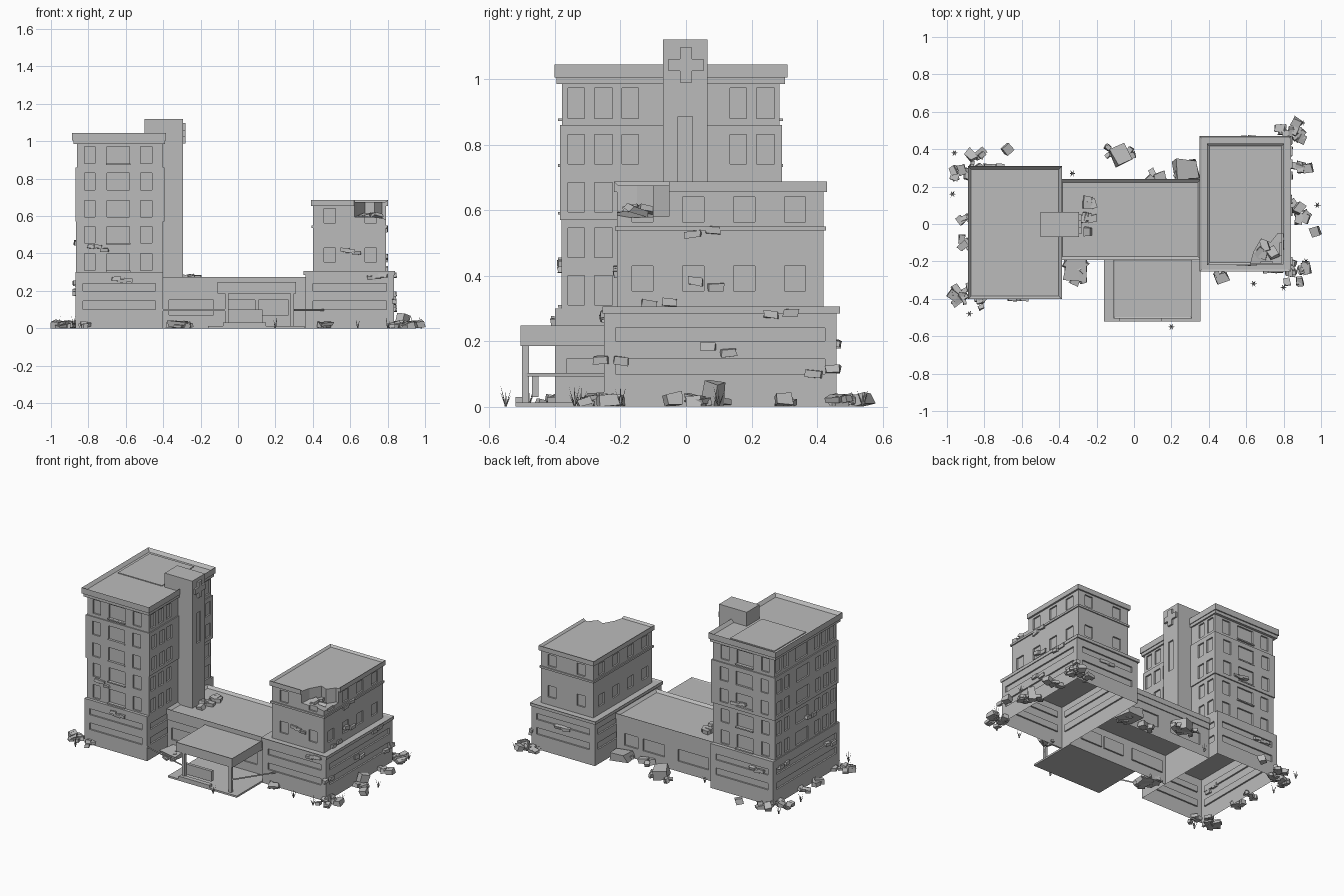
import bpy, bmesh, math, random
from mathutils import Matrix, Vector, Euler

random.seed(4)
default_cube = bpy.data.objects.get("Cube")
if default_cube:
    bpy.data.objects.remove(default_cube, do_unlink=True)

concrete = bpy.data.materials.new("concrete grey")
concrete.use_nodes = True
grey = (0.5, 0.5, 0.5, 1.0)
concrete.diffuse_color = grey
concrete.node_tree.nodes["Principled BSDF"].inputs["Base Color"].default_value = grey


def finish(bm, name):
    """Turn a bmesh into a named, flat shaded object."""
    mesh = bpy.data.meshes.new(name)
    bm.to_mesh(mesh)
    bm.free()
    mesh.materials.append(concrete)
    obj = bpy.data.objects.new(name, mesh)
    bpy.context.collection.objects.link(obj)
    return obj


def add_box(bm, x, y, z):
    """Add a box from (low, high) ranges and return its vertices."""
    spans = (x, y, z)
    verts = bmesh.ops.create_cube(bm, size=1)["verts"]
    for v in verts:
        v.co = Vector([low + (high - low) * (c + 0.5) for c, (low, high) in zip(v.co, spans)])
    return verts


def box(name, x, y, z):
    bm = bmesh.new()
    add_box(bm, x, y, z)
    return finish(bm, name)


def parapet(name, x, y, z, rim, sink):
    """Box whose top is inset and sunk to leave a rim."""
    bm = bmesh.new()
    add_box(bm, x, y, z)
    top = max(bm.faces, key=lambda f: f.calc_center_median().z)
    bmesh.ops.inset_region(bm, faces=[top], thickness=rim)
    bmesh.ops.translate(bm, verts=top.verts, vec=(0, 0, -sink))
    return finish(bm, name)


def storey(name, x, y, z, rows, columns, depth=0.01, closed=True):
    """Walls with recessed openings wherever a row meets a column."""
    bm = bmesh.new()
    sides = dict(
        front=(Vector((0, y[0], 0)), Vector((1, 0, 0)), x),
        back=(Vector((0, y[1], 0)), Vector((1, 0, 0)), x),
        left=(Vector((x[1], 0, 0)), Vector((0, 1, 0)), y),
        right=(Vector((x[0], 0, 0)), Vector((0, 1, 0)), y))
    inward = dict(front=(0, 1, 0), back=(0, -1, 0), left=(-1, 0, 0), right=(1, 0, 0))
    heights = sorted(set(z) | {h for row in rows for h in row})
    for side, (origin, along, span) in sides.items():
        openings = columns.get(side, [])
        marks = sorted(set(span) | {m for pair in openings for m in pair})
        sunk = Vector(inward[side]) * depth
        for u in zip(marks, marks[1:]):
            for v in zip(heights, heights[1:]):
                corners = [origin + along * a + Vector((0, 0, b))
                           for a, b in ((u[0], v[0]), (u[1], v[0]), (u[1], v[1]), (u[0], v[1]))]
                outer = [bm.verts.new(c) for c in corners]
                if u in openings and v in rows:
                    inner = [bm.verts.new(c + sunk) for c in corners]
                    bm.faces.new(inner)
                    for i in range(4):
                        j = (i + 1) % 4
                        bm.faces.new((outer[i], outer[j], inner[j], inner[i]))
                else:
                    bm.faces.new(outer)
    bmesh.ops.remove_doubles(bm, verts=bm.verts, dist=0.0001)
    for level in z if closed else z[1:]:
        rim = [e for e in bm.edges if e.is_boundary and all(abs(v.co.z - level) < 0.0001 for v in e.verts)]
        bmesh.ops.edgeloop_fill(bm, edges=rim)
    bmesh.ops.recalc_face_normals(bm, faces=bm.faces)
    return finish(bm, name)


# Podiums: open underneath, with long recessed bands
bands = [(0.1, 0.145), (0.2, 0.24)]
for name, x, y in (("tower_podium", (-0.87, -0.4), (-0.4, 0.31)),
                   ("ward_podium", (0.36, 0.835), (-0.25, 0.46))):
    across = [(x[0] + 0.04, x[1] - 0.04)]
    along = [(y[0] + 0.035, y[1] - 0.035)]
    storey(name, x, y, (0, 0.3), bands, dict(front=across, back=across, left=along, right=along), closed=False)
parapet("ward_podium_roof", (0.35, 0.84), (-0.255, 0.47), (0.285, 0.305), 0.015, 0.005)

# Tower: stacked storeys with slightly different outlines
front_windows = [(-0.82, -0.765), (-0.7, -0.58), (-0.52, -0.46)]
side_windows = [(-0.36, -0.31), (-0.28, -0.225), (-0.195, -0.145), (0.135, 0.185), (0.215, 0.27)]
tower_columns = dict(front=front_windows, back=front_windows, left=side_windows,
                     right=side_windows + [(-0.07, 0.06)])
storey("tower_lower", (-0.865, -0.4), (-0.38, 0.285), (0.3, 0.57),
       [(0.31, 0.4), (0.455, 0.545)], tower_columns)
storey("tower_middle", (-0.87, -0.393), (-0.385, 0.293), (0.57, 0.86),
       [(0.594, 0.684), (0.74, 0.83)], tower_columns)
storey("tower_upper", (-0.862, -0.4), (-0.378, 0.285), (0.86, 1.0), [(0.88, 0.973)], tower_columns)
box("tower_cornice", (-0.88, -0.39), (-0.395, 0.302), (0.985, 1.01))
parapet("tower_parapet", (-0.888, -0.385), (-0.402, 0.31), (1.005, 1.045), 0.025, 0.02)
box("tower_roof_panel", (-0.85, -0.52), (-0.07, 0.27), (1.02, 1.03))

# Window sills on the wide openings
bm = bmesh.new()
for level in (0.31, 0.455, 0.594, 0.74, 0.88):
    for wall in (-0.385, 0.29):
        add_box(bm, (-0.705, -0.575), (wall - 0.006, wall + 0.006), (level - 0.008, level))
finish(bm, "window_sills")

# Stair shaft with a slot window and a raised cross
storey("stair_shaft", (-0.5, -0.293), (-0.07, 0.065), (0.26, 1.12), [(0.68, 0.885)],
       dict(left=[(-0.025, 0.02)]))
bm = bmesh.new()
reach, arm = 0.054, 0.018
plan = [(-arm, reach), (-arm, arm), (-reach, arm), (-reach, -arm), (-arm, -arm), (-arm, -reach)]
plan += [(-a, -b) for a, b in plan]
face = bm.faces.new([bm.verts.new((-0.295, a, 1.043 + b)) for a, b in plan])
raised = bmesh.ops.extrude_face_region(bm, geom=[face])["geom"]
bmesh.ops.translate(bm, verts=[g for g in raised if isinstance(g, bmesh.types.BMVert)], vec=(0.014, 0, 0))
bmesh.ops.recalc_face_normals(bm, faces=bm.faces)
finish(bm, "shaft_cross")

# Connecting hall
storey("hall", (-0.4, 0.36), (-0.18, 0.23), (0, 0.25), [(0.07, 0.15)],
       dict(front=[(-0.37, -0.13), (-0.06, 0.09), (0.11, 0.27)], back=[(-0.33, -0.1), (0, 0.16), (0.2, 0.3)]),
       closed=False)
box("hall_fascia", (-0.4, 0.36), (-0.187, 0.236), (0.2, 0.245))
parapet("hall_parapet", (-0.4, 0.36), (-0.192, 0.24), (0.24, 0.275), 0.025, 0.015)

# Entrance canopy, posts and paving
box("entrance_paving", (-0.16, 0.355), (-0.52, -0.18), (0, 0.012))
parapet("entrance_canopy", (-0.11, 0.31), (-0.505, -0.18), (0.185, 0.247), 0.012, 0.004)
for side, x in (("right", -0.07), ("left", 0.28)):
    box("canopy_post_" + side, (x, x + 0.02), (-0.5, -0.48), (0, 0.19))
box("entrance_barrier", (-0.07, 0.13), (-0.47, -0.45), (0.03, 0.1))
box("fallen_canopy_edge", (-0.08, 0.15), (-0.52, -0.49), (0.01, 0.03))

# Ward block with its broken corner
ward_front = [(0.46, 0.52), (0.68, 0.74)]
ward_side = [(-0.165, -0.1), (-0.01, 0.055), (0.145, 0.21), (0.3, 0.365)]
ward_parts = [
    storey("ward_block", (0.4, 0.79), (-0.21, 0.42), (0.3, 0.66), [(0.353, 0.43), (0.563, 0.64)],
           dict(front=ward_front, back=ward_front, left=ward_side, right=ward_side)),
    parapet("ward_parapet", (0.39, 0.802), (-0.22, 0.43), (0.655, 0.687), 0.02, 0.012)]
box("ward_belt", (0.393, 0.798), (-0.217, 0.427), (0.537, 0.55))
bm = bmesh.new()
outline = [(0.6, -0.3), (0.9, -0.3), (0.9, -0.06), (0.77, -0.05), (0.73, -0.1), (0.68, -0.08), (0.64, -0.15)]
face = bm.faces.new([bm.verts.new((a, b, 0.585 + random.uniform(-0.01, 0.02))) for a, b in outline])
lifted = bmesh.ops.extrude_face_region(bm, geom=[face])["geom"]
bmesh.ops.translate(bm, verts=[g for g in lifted if isinstance(g, bmesh.types.BMVert)], vec=(0, 0, 0.2))
bmesh.ops.triangulate(bm, faces=bm.faces)
bmesh.ops.recalc_face_normals(bm, faces=bm.faces)
cutter = finish(bm, "corner_cutter")
cutter.hide_render = True
cutter.hide_set(True)
for part in ward_parts:
    cut = part.modifiers.new("broken corner", "BOOLEAN")
    cut.operation, cut.solver, cut.object = "DIFFERENCE", "EXACT", cutter


def add_chunk(bm, place, size, tilt=0.3, turn=3.0):
    """Broken block: a jittered cube turned at random."""
    verts = bmesh.ops.create_cube(bm, size=1)["verts"]
    spin = Euler((random.uniform(-tilt, tilt), random.uniform(-tilt, tilt), random.uniform(-turn, turn)))
    for v in verts:
        v.co = Vector([c * s * random.uniform(0.7, 1.1) for c, s in zip(v.co, size)])
        v.co = spin.to_matrix() @ v.co + Vector(place)
        v.co.z = max(v.co.z, 0)


# Rubble heaps: centre, spread and piece count
bm = bmesh.new()
heaps = [(-0.92, 0.3, 0.06, 9), (-0.85, 0.33, 0.05, 6), (-0.9, -0.38, 0.05, 9), (-0.83, -0.42, 0.04, 4),
         (0.86, 0.48, 0.05, 9), (0.78, 0.48, 0.04, 5), (0.86, -0.27, 0.07, 12), (0.88, 0.07, 0.05, 7),
         (-0.31, -0.25, 0.06, 8), (0.27, 0.28, 0.06, 8), (-0.9, 0.05, 0.03, 4), (0.11, 0.26, 0.03, 3),
         (-0.07, 0.37, 0.08, 8), (0.87, 0.3, 0.03, 4), (0.45, -0.27, 0.04, 4), (-0.91, -0.1, 0.03, 4)]
for x, y, spread, count in heaps:
    for _ in range(count):
        wide = random.uniform(0.025, 0.07)
        place = (x + random.uniform(-spread, spread), y + random.uniform(-spread, spread), random.uniform(0.005, 0.025))
        add_chunk(bm, place, (wide, wide * 0.7, random.uniform(0.015, 0.04)))
for x, y in ((0.97, -0.04), (-0.68, 0.4), (0.93, 0.3), (-0.97, -0.38), (0.87, 0.54)):
    add_chunk(bm, (x, y, 0.02), (0.05, 0.055, 0.04))
add_chunk(bm, (-0.07, 0.37, 0.04), (0.12, 0.1, 0.08))
add_chunk(bm, (0.88, 0.08, 0.04), (0.05, 0.06, 0.09))
add_chunk(bm, (-0.31, -0.24, 0.02), (0.13, 0.12, 0.04), 0.1, 0.1)
add_chunk(bm, (0.28, 0.29, 0.03), (0.14, 0.12, 0.05), 0.1, 0.1)
# Pieces fallen on the hall roof beside the shaft and in the broken corner
for _ in range(9):
    add_chunk(bm, (-0.25 + random.uniform(-0.05, 0.04), random.uniform(-0.07, 0.15), 0.27), (0.05, 0.04, 0.03))
for _ in range(4):
    add_chunk(bm, (random.uniform(0.67, 0.76), random.uniform(-0.18, -0.11), 0.6), (0.07, 0.05, 0.02))
finish(bm, "rubble")

# Loose bricks showing through the walls
bm = bmesh.new()
for x, z, wall in ((-0.62, 0.26, -0.4), (-0.75, 0.42, -0.38), (0.6, 0.41, -0.21), (0.74, 0.27, -0.25),
                   (-0.6, 0.6, 0.29), (-0.75, 0.2, 0.31), (0.6, 0.2, 0.46)):
    for shift in (-0.03, 0, 0.035):
        add_chunk(bm, (x + shift, wall, z + random.uniform(-0.02, 0.02)), (0.05, 0.025, 0.022), 0.15, 0.1)
for y, z, wall in ((0.06, 0.375, 0.79), (0.29, 0.275, 0.835), (0.42, 0.11, 0.835), (0.1, 0.17, 0.835),
                   (-0.23, 0.14, 0.835), (0.05, 0.53, 0.79), (-0.08, 0.32, 0.79),
                   (-0.1, 0.45, -0.865), (0.2, 0.25, -0.87), (-0.3, 0.2, -0.87)):
    for shift in (-0.03, 0.03):
        add_chunk(bm, (wall, y + shift, z + random.uniform(-0.015, 0.015)), (0.025, 0.05, 0.025), 0.15, 0.1)
finish(bm, "exposed_bricks")

# Weeds: thin tapering blades in tufts
bm = bmesh.new()
for x, y in ((-0.97, 0.16), (0.64, -0.32), (0.2, -0.55), (-0.96, 0.38), (0.9, 0.54), (0.98, 0.1),
             (-0.98, -0.38), (-0.33, 0.27), (0.8, -0.34), (0.92, -0.2), (-0.88, -0.48)):
    for i in range(6):
        lean = Matrix.Rotation(i * math.pi / 3, 3, "Z")
        blade = [(0, -0.004, 0), (0, 0.004, 0), (0.02, 0, random.uniform(0.03, 0.07))]
        bm.faces.new([bm.verts.new(lean @ Vector(p) + Vector((x, y, 0))) for p in blade])
finish(bm, "weeds")

# Barrier tapes from the canopy posts to the podiums
bm = bmesh.new()
for start, end in (((-0.4, -0.4), (-0.07, -0.495)), ((0.3, -0.49), (0.46, -0.25))):
    bm.faces.new([bm.verts.new((*p, h)) for p, h in ((start, 0.092), (end, 0.092), (end, 0.102), (start, 0.102))])
finish(bm, "barrier_tapes")
